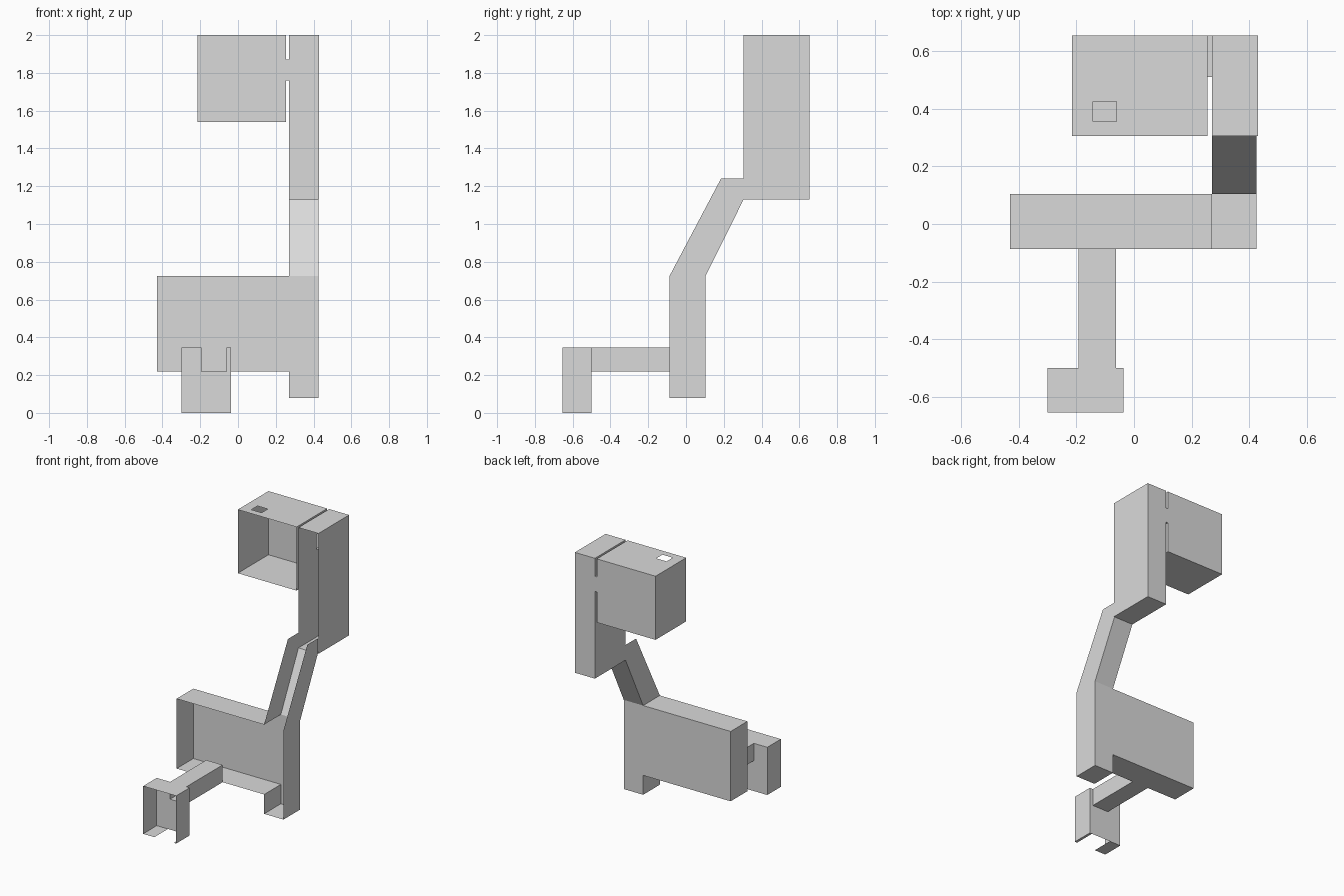
import bpy
import bmesh
from mathutils import Vector

default = bpy.data.objects.get("Cube")
if default:
    bpy.data.objects.remove(default)

grey = bpy.data.materials.new("plain_grey")
grey.use_nodes = True
grey.diffuse_color = (0.7, 0.7, 0.7, 1)
bsdf = next(n for n in grey.node_tree.nodes if n.type == 'BSDF_PRINCIPLED')
bsdf.inputs["Base Color"].default_value = grey.diffuse_color


def finish(name, bm):
    bmesh.ops.remove_doubles(bm, verts=bm.verts, dist=0.0001)
    bmesh.ops.recalc_face_normals(bm, faces=bm.faces)
    mesh = bpy.data.meshes.new(name)
    bm.to_mesh(mesh)
    bm.free()
    mesh.materials.append(grey)
    bpy.context.collection.objects.link(bpy.data.objects.new(name, mesh))


def wall(bm, axis, pos, spans, hole):
    """Flat panel across one axis, with an optional rectangular hole."""
    u, v = [i for i in range(3) if i != axis]
    cuts = []
    for k in range(2):
        lo, hi = spans[k]
        extra = hole[k] if hole else ()
        cuts.append(sorted({lo, hi, *extra}))
    for a0, a1 in zip(cuts[0], cuts[0][1:]):
        for b0, b1 in zip(cuts[1], cuts[1][1:]):
            if hole:
                ma, mb = (a0 + a1) / 2, (b0 + b1) / 2
                if hole[0][0] < ma < hole[0][1] and hole[1][0] < mb < hole[1][1]:
                    continue
            verts = []
            for a, b in ((a0, b0), (a1, b0), (a1, b1), (a0, b1)):
                p = Vector()
                p[axis], p[u], p[v] = pos, a, b
                verts.append(bm.verts.new(p))
            bm.faces.new(verts)


def room(name, x, y, z, open_sides=("-y",), holes=None):
    """Thin-walled box without the listed sides."""
    bm = bmesh.new()
    size = (x, y, z)
    for axis, letter in enumerate("xyz"):
        spans = [size[i] for i in range(3) if i != axis]
        for end, sign in enumerate("-+"):
            side = sign + letter
            if side not in open_sides:
                wall(bm, axis, size[axis][end], spans, (holes or {}).get(side))
    finish(name, bm)


# Shared spans
back_y = (0.305, 0.655)
low_y = (-0.087, 0.104)
door_y, door_z = (0.51, 0.655), (1.76, 1.87)
hall_x, hall_z = (-0.193, -0.062), (0.22, 0.345)
column_x = (0.27, 0.425)

# Upper room with roof hatch and side doorway
room("upper_room", (-0.215, 0.255), back_y, (1.54, 2.0),
     holes={"+z": ((-0.142, -0.06), (0.355, 0.425)), "+x": (door_y, door_z)})

# Short passage from the upper room into the shaft
room("upper_passage", (0.255, 0.27), door_y, door_z, ("-x", "+x", "-y"))

# Tall shaft
room("tall_shaft", (0.27, 0.43), back_y, (1.13, 2.0),
     holes={"-x": (door_y, door_z)})

# Sloping chute: two side walls and a slanted floor
profile = [(-0.087, 0.725), (0.104, 0.725), (0.305, 1.13), (0.305, 1.24), (0.185, 1.24)]
bm = bmesh.new()
sides = [[bm.verts.new((x, y, z)) for y, z in profile] for x in column_x]
for side in sides:
    bm.faces.new(side)
bm.faces.new((sides[0][1], sides[1][1], sides[1][2], sides[0][2]))
finish("sloping_chute", bm)

# Lower column, open to the chute and to the main room
room("lower_column", column_x, low_y, (0.08, 0.725), ("-y", "+z"),
     holes={"-x": (low_y, (0.22, 0.725))})

# Main room
room("main_room", (-0.43, 0.27), low_y, (0.22, 0.725), ("-y", "+x"))

# Hallway leading forward
room("hallway", hall_x, (-0.5, low_y[0]), hall_z, ("-y", "+y"))

# Front room with a doorway behind and a gap in its floor
front_y = (-0.655, -0.5)
room("front_room", (-0.3, -0.036), front_y, (0.0, 0.345),
     holes={"+y": (hall_x, hall_z), "-z": ((-0.21, -0.055), front_y)})
